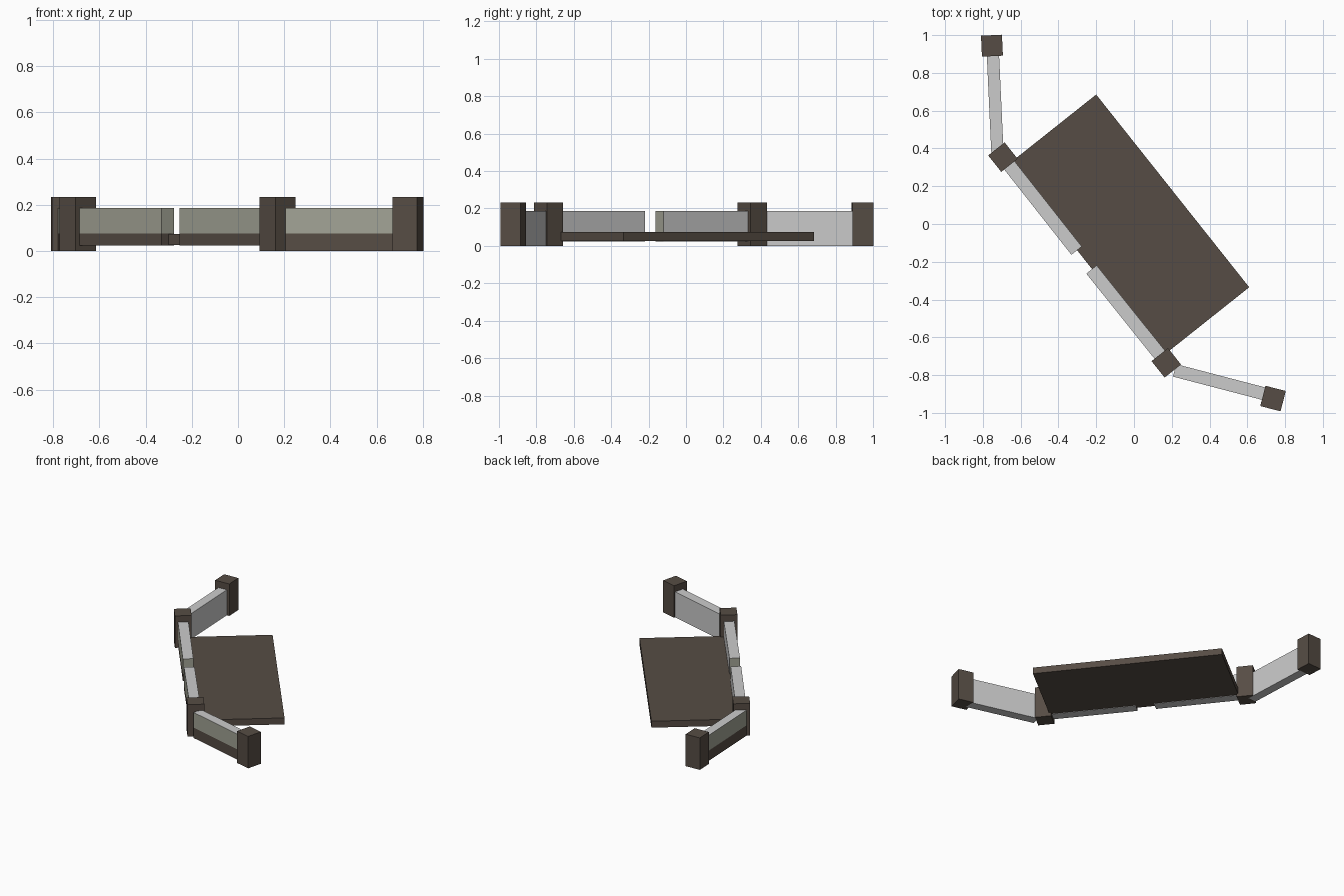
import bpy, bmesh, math
from mathutils import Vector, Matrix

if "Cube" in bpy.data.objects:
    bpy.data.objects.remove(bpy.data.objects["Cube"])


def material(name, rgb):
    m = bpy.data.materials.new(name)
    m.diffuse_color = (*rgb, 1)
    m.use_nodes = True
    m.node_tree.nodes["Principled BSDF"].inputs["Base Color"].default_value = m.diffuse_color
    return m


BROWN = material("dark_brown", (0.093, 0.073, 0.058))
GREY = material("light_grey", (0.60, 0.60, 0.60))
SAGE = material("sage_plaster", (0.36, 0.365, 0.30))
DARK = material("slit_dark", (0.02, 0.02, 0.018))


def box(name, centre, size, angle, mats, split=None, rule=None):
    """Box turned about z; optional horizontal split and material rule."""
    bm = bmesh.new()
    bmesh.ops.create_cube(bm, size=1, matrix=Matrix.Diagonal((*size, 1)))
    if split is not None:
        bmesh.ops.bisect_plane(bm, geom=bm.verts[:] + bm.edges[:] + bm.faces[:],
                               plane_co=(0, 0, split - centre[2]), plane_no=(0, 0, 1))
    bm.normal_update()
    if rule:
        for f in bm.faces:
            f.material_index = rule(f.normal, f.calc_center_median().z + centre[2])
    mesh = bpy.data.meshes.new(name)
    bm.to_mesh(mesh)
    bm.free()
    for m in mats:
        mesh.materials.append(m)
    ob = bpy.data.objects.new(name, mesh)
    ob.location = centre
    ob.rotation_euler.z = angle
    bpy.context.collection.objects.link(ob)
    return ob


PLINTH = 0.075


def wall_rule(n, z):
    # outer face and ends: plaster over a brown plinth; the rest grey
    if n.y < -0.5 or abs(n.x) > 0.5:
        return 2 if z > PLINTH else 1
    return 0


def wall(name, a, b, bottom, width=0.07, top=0.186):
    a, b = Vector(a), Vector(b)
    d, c = b - a, (a + b) / 2
    box(name, (c.x, c.y, (bottom + top) / 2), (d.length, width, top - bottom),
        math.atan2(d.y, d.x), [GREY, BROWN, SAGE], PLINTH, wall_rule)


# main axis of the gate front
P1, P2, P3, P4 = (-0.752, 0.944), (-0.694, 0.354), (0.171, -0.735), (0.736, -0.924)
axis = (Vector(P3) - Vector(P2)).normalized()
inward = Vector((-axis.y, axis.x))
main = math.atan2(axis.y, axis.x)

# corner posts
for i, (p, a) in enumerate([(P1, math.radians(2.7)), (P2, main), (P3, main),
                            (P4, math.radians(-14.4))]):
    box(f"post_{i + 1}", (p[0], p[1], 0.1165), (0.111, 0.111, 0.233), a, [BROWN])

# angled wing walls
wall("left_wing_wall", (-0.749, 0.944), (-0.723, 0.38), 0.0, 0.065)
wall("right_wing_wall", (0.215, -0.775), (0.736, -0.911), 0.0, 0.068)

# front walls either side of the central gap
gap_left, gap_right = Vector((-0.304, -0.141)), Vector((-0.225, -0.241))
wall("front_wall_left", P2, gap_left, 0.024)
wall("front_wall_right", gap_right, P3, 0.024)

# floor slab running behind and half under the front walls
near = Vector((-0.63, 0.344)) - inward * 0.043
far = Vector((0.610, -0.335))
diag = far - near
mid = (near + far) / 2
box("floor_slab", (mid.x, mid.y, 0.0495),
    (diag.dot(axis), diag.dot(inward), 0.047), main, [BROWN])

# narrow slits on the outer faces of the front walls
for side, xs in (("left", (-0.493, -0.451, -0.409)), ("right", (-0.183, -0.141, -0.099))):
    face = Vector(P2) - inward * 0.0345
    for i, x in enumerate(xs):
        p = face + axis * ((x - face.x) / axis.x)
        box(f"slit_{side}_{i + 1}", (p.x, p.y, 0.117), (0.010, 0.003, 0.022), main, [DARK])
